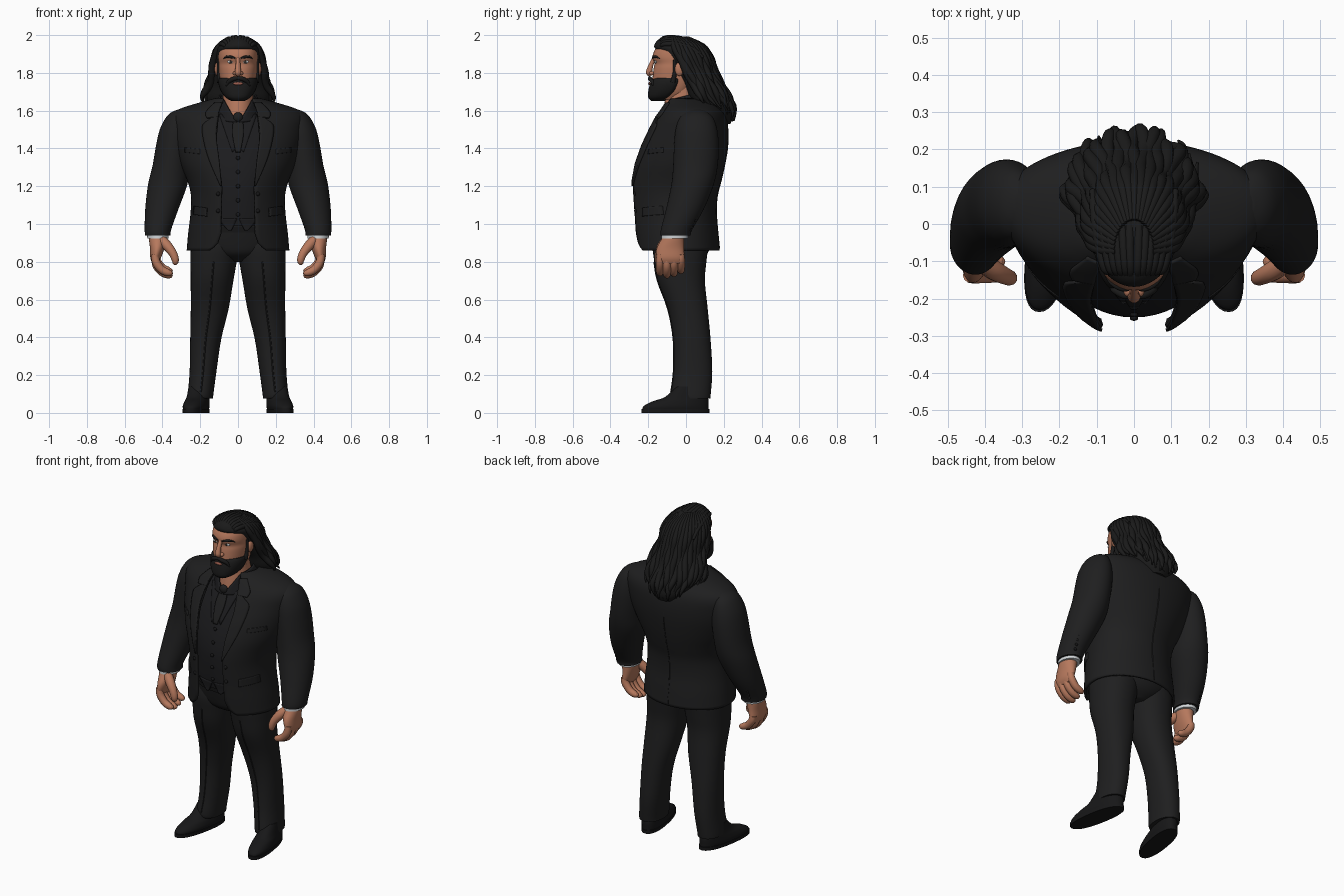
import bpy, bmesh, math, random
from mathutils import Vector
random.seed(4)

def mat(name, *c):
    m = bpy.data.materials.new(name)
    m.diffuse_color = (*c, 1)
    return m
SUIT = mat("suit black", .0135, .0135, .014)
VEST = mat("vest black", .0115, .0115, .013)
HAIR = mat("hair black", .0105, .0105, .0105)
SHOE = mat("shoe black", .0085, .0085, .009)
SKIN = mat("skin", .47, .19, .11)
LIP = mat("lip", .33, .11, .075)
WHITE = mat("cuff white", .65, .68, .70)
IRIS = mat("iris dark", .03, .025, .02)

def finish(name, bm, m, mirror=False, thick=0, angle=50):
    bmesh.ops.recalc_face_normals(bm, faces=bm.faces)
    me = bpy.data.meshes.new(name)
    bm.to_mesh(me)
    bm.free()
    me.materials.append(m)
    o = bpy.data.objects.new(name, me)
    bpy.context.collection.objects.link(o)
    if thick:
        s = o.modifiers.new("thickness", 'SOLIDIFY')
        s.thickness, s.offset = thick, 0
    if mirror:
        o.modifiers.new("mirror", 'MIRROR').use_clip = False
    bpy.context.view_layer.objects.active = o
    o.select_set(True)
    bpy.ops.object.shade_smooth_by_angle(angle=math.radians(angle))
    o.select_set(False)
    return o

def smooth(pts, sub=4):
    """Catmull-Rom through tuples of any length."""
    out = []
    for i in range(len(pts) - 1):
        a, b, c, d = pts[max(i-1, 0)], pts[i], pts[i+1], pts[min(i+2, len(pts)-1)]
        for k in range(sub):
            t = k / sub
            out.append(tuple(.5*(2*q + (r-p)*t + (2*p-5*q+4*r-s)*t*t + (3*q-p-3*r+s)*t**3)
                             for p, q, r, s in zip(a, b, c, d)))
    return out + [tuple(pts[-1])]

def lerp(table, z):
    """Row of a table at height z (first column is ascending z)."""
    if z <= table[0][0]: return table[0]
    for a, b in zip(table, table[1:]):
        if z <= b[0]:
            t = (z - a[0]) / max(b[0] - a[0], 1e-6)
            return tuple(p + (q-p)*t for p, q in zip(a, b))
    return table[-1]

# A ring is (z, half width, centre x, centre y, front y, back y)
def on_ring(r, t, p=2.0):
    z, rx, cx, cy, yf, yb = r
    s, c = math.sin(t), math.cos(t)
    x = cx + rx * math.copysign(abs(s)**(2/p), s)
    c2 = abs(c)**(2/p)
    return Vector((x, cy - (cy-yf)*c2 if c > 0 else cy + (yb-cy)*c2, z))

def loft(name, rings, m, n=40, p=2.0, gap=None, tilt=0, mirror=False, thick=0, shear=0):
    bm = bmesh.new()
    rows = []
    for r in smooth(rings):
        t0 = 0
        if gap:
            t0 = math.asin(min(1, lerp(gap, r[0])[1] / r[1])**(p/2))
        row = []
        for i in range(n + (1 if gap else 0)):
            v = on_ring(r, t0 + (2*math.pi - 2*t0)*i/n, p)
            v.z += tilt*(v.y - r[3])
            v.x += shear*(.1 - v.y)
            row.append(bm.verts.new(v))
        rows.append(row)
    for a, b in zip(rows, rows[1:]):
        for i in range(n):
            j = i+1 if gap else (i+1) % n
            bm.faces.new((a[i], a[j], b[j], b[i]))
    if not gap:
        bm.faces.new(rows[0])
        bm.faces.new(rows[-1])
    return finish(name, bm, m, mirror, thick)

def tube(name, pts, m, n=10, sub=4, mirror=False):
    """Tapered tube; points are (x, y, z, radius)."""
    pts = smooth(pts, sub)
    bm, rows, u = bmesh.new(), [], Vector((.31, .9, .2))
    for i, q in enumerate(pts):
        d = Vector(pts[min(i+1, len(pts)-1)][:3]) - Vector(pts[max(i-1, 0)][:3])
        d.normalize()
        u = (u - d*u.dot(d)).normalized()
        w = d.cross(u)
        rows.append([bm.verts.new(Vector(q[:3]) + q[3]*(u*math.cos(a) + w*math.sin(a)))
                     for a in (2*math.pi*k/n for k in range(n))])
    for a, b in zip(rows, rows[1:]):
        for i in range(n):
            bm.faces.new((a[i], a[(i+1) % n], b[(i+1) % n], b[i]))
    bm.faces.new(rows[0])
    bm.faces.new(rows[-1])
    return finish(name, bm, m, mirror)

def ball(name, loc, size, m, mirror=False):
    bm = bmesh.new()
    bmesh.ops.create_uvsphere(bm, u_segments=16, v_segments=10, radius=1)
    for v in bm.verts:
        v.co = Vector(loc) + Vector(a*b for a, b in zip(v.co, size))
    return finish(name, bm, m, mirror)

def front(table, x, z, p=2.0):
    _, rx, _, cy, yf, _ = lerp(table, z)
    return cy - (cy-yf)*max(0, 1 - (abs(x)/rx)**p)**(1/p)

def patch(name, left, right, m, table, off=.012, mirror=True, thick=.009, cols=6):
    """Plate lying on a body's front between two (x, z) edge lines."""
    bm, rows = bmesh.new(), []
    for a, b in zip(smooth(left, 6), smooth(right, 6)):
        row = []
        for k in range(cols + 1):
            x, z = (p + (q-p)*k/cols for p, q in zip(a, b))
            row.append(bm.verts.new((x, front(table, x, z) - off, z)))
        rows.append(row)
    for a, b in zip(rows, rows[1:]):
        for i in range(cols):
            bm.faces.new((a[i], a[i+1], b[i+1], b[i]))
    return finish(name, bm, m, mirror, thick)

# Jacket body, open at the front
JACKET = [(.86, .266, 0, -.03, -.265, .172), (.95, .258, 0, -.03, -.275, .165), (1.05, .246, 0, -.03, -.283, .155),
          (1.15, .243, 0, -.03, -.29, .16), (1.23, .262, 0, -.02, -.288, .18), (1.32, .3, 0, 0, -.27, .20),
          (1.42, .33, 0, .03, -.235, .215), (1.5, .345, 0, .045, -.195, .218), (1.56, .35, 0, .05, -.16, .21),
          (1.6, .315, 0, .05, -.13, .19), (1.635, .21, 0, .04, -.11, .155), (1.66, .12, 0, .01, -.1, .12)]
OPEN = [(.86, .15), (.89, .11), (.95, .09), (1.2, .085), (1.32, .1), (1.45, .115), (1.6, .1), (1.66, .075)]
loft("jacket", JACKET, SUIT, n=64, gap=OPEN, thick=.012)
# Vest body and its buttons
INNER = [(z, rx-.02, 0, cy, yf+.04, yb-.02) for z, rx, _, cy, yf, yb in JACKET[2:11]]
INNER.insert(0, (.99, .225, 0, -.03, -.235, .13))
loft("vest", INNER, VEST, n=48)
for i in range(5):
    z = 1.05 + .075*i
    ball("vest_button", (0, front(INNER, 0, z)-.004, z), (.011, .007, .011), SHOE)
patch("vest_edge", [(.02, 1.58), (.01, 1.4)], [(.1, 1.58), (.03, 1.38)], VEST, INNER, .004, thick=.006)
patch("vest_point", [(.004, 1.03), (.035, .965)], [(.11, 1.03), (.05, .965)], VEST, INNER, .002)
# Tie
patch("tie", [(-.022, 1.57), (-.03, 1.48), (-.012, 1.38)], [(.022, 1.57), (.03, 1.48), (.012, 1.38)],
      SUIT, INNER, .012, mirror=False)
ball("tie_knot", (0, -.14, 1.565), (.026, .016, .026), SUIT)
# Lapels, upper collar, pockets, jacket buttons
patch("lapel", [(.1, 1.59), (.115, 1.48), (.1, 1.34), (.086, 1.2)],
      [(.17, 1.54), (.19, 1.5), (.16, 1.36), (.092, 1.2)], SUIT, JACKET, .012)
patch("lapel_collar", [(.085, 1.64), (.1, 1.595), (.105, 1.565)], [(.125, 1.64), (.17, 1.59), (.165, 1.56)],
      SUIT, JACKET, .013)
patch("pocket_flap", [(.165, 1.085), (.165, 1.04)], [(.232, 1.095), (.235, 1.05)], SUIT, JACKET, .012)
patch("chest_pocket", [(.2, 1.395), (.2, 1.37)], [(.28, 1.405), (.28, 1.38)], SUIT, JACKET, .008)
for z in (1.07, 1.16):
    ball("jacket_button", (.105, front(JACKET, .105, z)-.007, z), (.011, .008, .011), SHOE, mirror=True)
tube("back_seam", [(0, lerp(JACKET, z)[5]+.005, z, .004) for z in (.87, 1.05, 1.15, 1.23, 1.32, 1.42, 1.55)], SUIT, 6)

# Shirt collar and neck
loft("neck", [(1.55, .09, 0, -.01, -.128, .09), (1.62, .085, 0, -.01, -.118, .085),
              (1.7, .078, 0, -.02, -.105, .07), (1.78, .078, 0, -.03, -.11, .06)], SKIN)
loft("shirt_collar", [(1.575, .125, 0, 0, -.148, .12), (1.62, .117, 0, 0, -.135, .115), (1.675, .095, 0, -.01, -.12, .09)],
     VEST, gap=[(1.575, .004), (1.6, .02), (1.675, .075)], tilt=.25, thick=.01)

# Sleeves, cuffs
loft("sleeve", [(.938, .424, .067, -.055, .08), (.97, .424, .07, -.05, .083), (1.08, .403, .088, -.005, .1),
                (1.21, .372, .104, .035, .112), (1.31, .355, .097, .05, .118), (1.42, .34, .093, .055, .118),
                (1.5, .33, .084, .055, .11), (1.56, .32, .064, .055, .09), (1.59, .31, .045, .055, .06),
                (1.605, .3, .02, .055, .03)] and
     [(z, rx, cx, cy, cy-ry, cy+ry) for z, cx, rx, cy, ry in (
         (.938, .424, .067, -.055, .08), (.97, .424, .07, -.05, .083), (1.08, .403, .088, -.005, .1),
         (1.21, .372, .104, .035, .112), (1.31, .355, .097, .05, .118), (1.42, .34, .093, .055, .118),
         (1.5, .33, .084, .055, .11), (1.56, .32, .064, .055, .09), (1.59, .31, .045, .055, .06),
         (1.605, .3, .02, .055, .03))], SUIT, mirror=True)
loft("shirt_cuff", [(.922, .056, .424, -.06, -.13, .01), (.95, .058, .424, -.058, -.13, .012)], WHITE, mirror=True)
for z in (.97, .995, 1.02, 1.045):
    ball("sleeve_button", (.45, .026 + (z-.97)*.4, z), (.009, .007, .009), SHOE, mirror=True)
# Hands
loft("palm", [(.79, .015, .437, -.08, -.135, -.025), (.82, .028, .436, -.08, -.155, -.01), (.87, .038, .428, -.08, -.155, -.01),
              (.92, .046, .425, -.07, -.13, -.01), (.96, .045, .425, -.06, -.11, -.01)], SKIN, mirror=True)
for i in range(4):
    y, d = -.138 + .037*i, (0, -.012, -.004, .012)[i]
    tube("finger", [(.44, y, .84, .019), (.432, y, .795+d, .022), (.402, y, .757+d, .021), (.368, y, .742+d, .019),
                    (.352, y, .744+d, .012), (.348, y, .746+d, .003)], SKIN, mirror=True)
tube("thumb", [(.41, -.1, .92, .026), (.375, -.125, .885, .027), (.345, -.14, .845, .023), (.332, -.145, .81, .02),
               (.333, -.145, .79, .013), (.334, -.145, .783, .003)], SKIN, mirror=True)

# Trousers
loft("trouser_leg", [(z, rx, cx, cy, cy-ry, cy+ry) for z, cx, rx, cy, ry in (
    (.075, .199, .067, .028, .1), (.1, .198, .068, .026, .105), (.22, .185, .071, .037, .102),
    (.39, .171, .082, .032, .098), (.55, .15, .1, .01, .105), (.7, .1375, .113, -.025, .125),
    (.8, .129, .122, -.03, .138), (.88, .122, .127, -.03, .145), (.96, .11, .12, -.03, .13))], SUIT, p=2.2, mirror=True)
loft("trouser_seat", [(.8, .06, 0, -.03, -.1, .06), (.84, .18, 0, -.03, -.165, .11), (.9, .24, 0, -.03, -.19, .135),
                      (1.0, .235, 0, -.03, -.215, .13)], SUIT)
tube("trouser_crease", [(.197, -.08, .11, .004), (.185, -.066, .22, .004), (.171, -.067, .39, .004),
                        (.15, -.096, .55, .004), (.1375, -.151, .7, .004), (.129, -.169, .8, .004)], SUIT, 6, mirror=True)
loft("belt", [(.955, .236, 0, -.03, -.212, .135), (.985, .236, 0, -.03, -.216, .135)], SHOE)
# Shoes, toes turned out
loft("shoe", [(.015, .058, .197, -.04, -.23, .12), (.035, .062, .197, -.04, -.225, .12), (.06, .059, .197, -.01, -.18, .12),
              (.085, .055, .197, .02, -.11, .115), (.14, .05, .197, .03, -.05, .1)], SHOE, p=2.3, mirror=True, shear=.17)
loft("shoe_sole", [(0, .061, .197, -.04, -.236, .125), (.02, .063, .197, -.04, -.236, .125)], SHOE, p=2.3, mirror=True, shear=.17)

# Head and face
HEAD = [(1.66, .055, 0, -.06, -.165, -.02), (1.7, .08, 0, -.05, -.18, .02), (1.76, .096, 0, -.04, -.178, .06),
        (1.82, .103, 0, -.04, -.172, .09), (1.85, .103, 0, -.04, -.167, .095), (1.885, .105, 0, -.04, -.178, .1),
        (1.93, .1, 0, -.04, -.16, .09), (1.97, .07, 0, -.04, -.12, .06), (1.985, .03, 0, -.04, -.08, 0)]
loft("head", HEAD, SKIN, p=2.2)
tube("nose", [(0, -.166, 1.882, .011), (0, -.182, 1.85, .012), (0, -.192, 1.82, .015), (0, -.195, 1.8, .017),
              (0, -.185, 1.787, .01)], SKIN)
ball("nostril", (.016, -.181, 1.798), (.012, .014, .011), SKIN, True)
ball("ear", (.11, -.035, 1.82), (.014, .024, .036), SKIN, True)
y = front(HEAD, .04, 1.86, 2.2)
ball("eye", (.04, y+.002, 1.858), (.017, .007, .008), WHITE, True)
ball("iris", (.039, y-.003, 1.858), (.007, .004, .007), IRIS, True)
tube("eyebrow", [(x, front(HEAD, x, z, 2.2)-.001, z, r) for x, z, r in
                 ((.014, 1.878, .004), (.035, 1.884, .007), (.06, 1.886, .006), (.078, 1.874, .002))], HAIR, 8, mirror=True)
# Beard, moustache, mouth
loft("beard", [(1.652, .035, 0, -.14, -.185, -.11), (1.67, .066, 0, -.12, -.2, -.08), (1.7, .089, 0, -.09, -.2, -.045),
               (1.735, .102, 0, -.07, -.193, -.03), (1.76, .104, 0, -.06, -.183, -.02), (1.772, .1, 0, -.06, -.17, -.02)],
     HAIR, p=2.3)
tube("moustache", [(0, -.19, 1.772, .009), (.025, -.19, 1.768, .012), (.05, -.178, 1.752, .01), (.062, -.172, 1.73, .004)],
     HAIR, 8, mirror=True)
ball("lip", (0, -.193, 1.743), (.027, .007, .008), LIP)
tube("sideburn", [(.099, -.07, 1.75, .014), (.102, -.06, 1.8, .011), (.104, -.06, 1.87, .008)], HAIR, 8, mirror=True)

# Hair mass plus wavy locks that follow it
MANE = [(1.53, .06, 0, .19, .14, .235), (1.57, .11, 0, .16, .08, .25), (1.62, .155, 0, .12, .04, .245),
        (1.67, .165, 0, .09, .01, .225), (1.73, .15, 0, .06, -.01, .19), (1.8, .132, 0, .02, -.06, .155),
        (1.87, .126, 0, -.01, -.1, .135), (1.91, .118, 0, -.03, -.14, .117), (1.935, .109, 0, -.04, -.168, .1),
        (1.965, .082, 0, -.05, -.158, .065), (1.985, .048, 0, -.06, -.13, .01), (1.993, .015, 0, -.07, -.09, -.05)]
loft("hair_mass", MANE, HAIR, n=48)
N = 25
for i in range(N):
    f = 2*i/(N-1) - 1
    side = abs(f)
    end = 1.52 + .12*side + random.uniform(-.01, .03)
    ph, pts = random.uniform(0, 6.28), []
    for k in range(12):
        u = k / 11
        z = 1.985 + (end - 1.985)*u
        a = math.pi*(1 - f*.56) + .07*math.sin(ph + 11*u)*u
        q = on_ring(lerp(MANE, max(z, 1.6)), a)
        out = Vector((math.sin(a), -math.cos(a), 0))
        q += out*(.012*math.sin(ph*2 + 14*u)*u + .022*side*u*u)
        pts.append((q.x, q.y, z, .019*min(1, .5 + u*2)*(1 if u < .8 else (1.04 - u)*4)))
    tube("hair_lock", pts, HAIR, 8, 3)
# Swept-back strands over the crown
for i in range(6):
    x = .012 + i*.017
    tube("crown_strand", [(x*.6, -.155 + x*.3, 1.94 - x*.1, .008), (x*.8, -.12, 1.984 - x*x*3.5, .012),
                          (x, -.04, 1.986 - x*x*4, .013), (x*1.1, .04, 1.96 - x*x*4, .012),
                          (x*1.15, .09, 1.91 - x*x*3, .008)], HAIR, 8, mirror=True)
